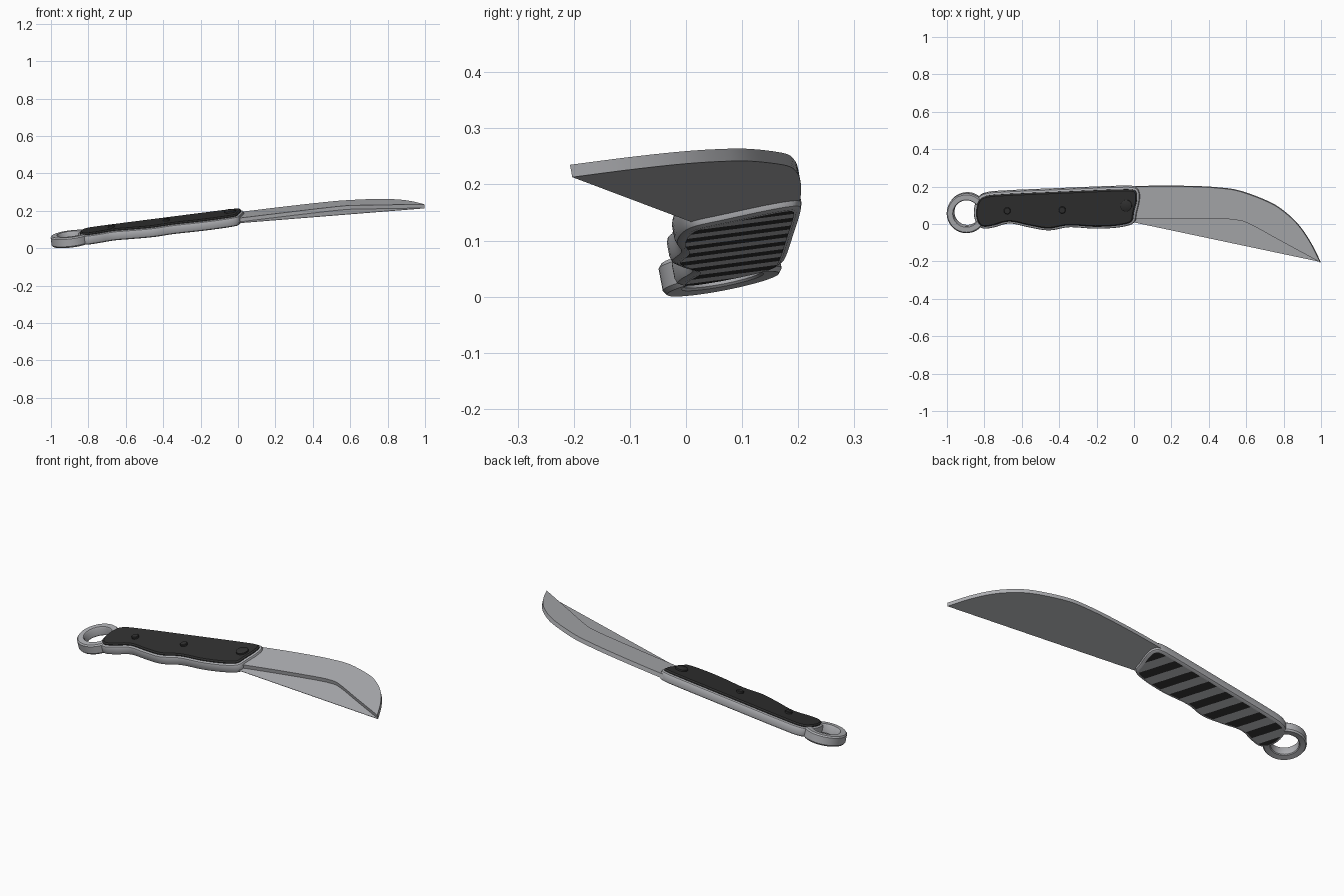
import bpy, bmesh, math
from mathutils import Vector

if "Cube" in bpy.data.objects:
    bpy.data.objects.remove(bpy.data.objects["Cube"])

BASE, SX, SY = 0.117, 0.12, 0.19      # tilted plane the knife lies on


def material(name, rgb):
    m = bpy.data.materials.new(name)
    m.diffuse_color = (*rgb, 1)
    m.use_nodes = True
    m.node_tree.nodes["Principled BSDF"].inputs["Base Color"].default_value = m.diffuse_color
    return m


STEEL = material("steel grey", (0.43, 0.435, 0.455))
GRIP = material("grip black", (0.03, 0.03, 0.03))


def place(x, y, h):
    """Flat layout position at height h, laid onto the tilted plane."""
    return Vector((x - SX * h, y - SY * h, BASE + SX * x + SY * y + h))


def smooth(points, closed=True, steps=5):
    """Catmull-Rom curve through the points."""
    pts = [Vector(p) for p in points]
    n = len(pts)
    out = []
    for i in range(n if closed else n - 1):
        if closed:
            a, b, c, d = (pts[(i + k) % n] for k in (-1, 0, 1, 2))
        else:
            a, b, c, d = (pts[min(max(i + k, 0), n - 1)] for k in (-1, 0, 1, 2))
        for s in range(steps):
            t = s / steps
            out.append(0.5 * (2 * b + (c - a) * t + (2 * a - 5 * b + 4 * c - d) * t * t
                              + (3 * b - a - 3 * c + d) * t ** 3))
    return out if closed else out + [pts[-1]]


def inset(loop, d):
    """Move a clockwise outline inwards by d."""
    n = len(loop)
    res = []
    for i, p in enumerate(loop):
        t = (loop[(i + 1) % n] - loop[i - 1]).normalized()
        res.append(p + Vector((t.y, -t.x)) * d)
    return res


def finish(bm, name, mats, angle=35):
    mesh = bpy.data.meshes.new(name)
    bm.to_mesh(mesh)
    bm.free()
    ob = bpy.data.objects.new(name, mesh)
    bpy.context.collection.objects.link(ob)
    for m in mats:
        mesh.materials.append(m)
    bpy.ops.object.select_all(action='DESELECT')
    ob.select_set(True)
    bpy.context.view_layer.objects.active = ob
    bpy.ops.object.shade_smooth_by_angle(angle=math.radians(angle))
    return ob


def loft(name, loops, mat, ring=False):
    """Skin (outline, height) layers; cap the ends, or close into a ring."""
    bm = bmesh.new()
    rows = [[bm.verts.new(place(p.x, p.y, h)) for p in lp] for lp, h in loops]
    n = len(rows[0])
    pairs = list(zip(rows, rows[1:]))
    if ring:
        pairs.append((rows[-1], rows[0]))
    for a, b in pairs:
        for i in range(n):
            j = (i + 1) % n
            bm.faces.new((a[i], a[j], b[j], b[i]))
    if not ring:
        caps = [bm.faces.new(rows[0]), bm.faces.new(rows[-1])]
        bmesh.ops.triangulate(bm, faces=caps)
    bmesh.ops.recalc_face_normals(bm, faces=bm.faces)
    return finish(bm, name, [mat])


def circle(cx, cy, r, n=32):
    return [Vector((cx + r * math.cos(-k * math.tau / n), cy + r * math.sin(-k * math.tau / n)))
            for k in range(n)]


# Handle body with finger grooves and rounded rims
outline = smooth([(-0.852, 0.07), (-0.835, 0.14), (-0.79, 0.172), (-0.68, 0.183), (-0.4, 0.195),
                  (-0.1, 0.207), (0, 0.206), (0.03, 0.185), (0.035, 0.14), (0.02, 0.07),
                  (0.003, 0.013), (-0.07, -0.01), (-0.2, -0.018), (-0.34, -0.01), (-0.45, -0.027),
                  (-0.56, -0.01), (-0.66, 0.01), (-0.74, -0.01), (-0.8, -0.017), (-0.837, 0.01)])
loft("handle_body", [(inset(outline, 0.012), 0), (inset(outline, 0.003), 0.005), (outline, 0.014),
                     (outline, 0.038), (inset(outline, 0.003), 0.046),
                     (inset(outline, 0.011), 0.05)], STEEL)

# Raised dark grip panel on top
loft("grip_panel", [(inset(outline, 0.013), 0.045), (inset(outline, 0.013), 0.054),
                    (inset(outline, 0.02), 0.06)], GRIP)

# Underside plate with slanted stripes
bm = bmesh.new()
bm.faces.new([bm.verts.new((p.x, p.y, 0)) for p in inset(outline, 0.016)])
slant = Vector((1, 0.5, 0)).normalized()
PITCH = 0.05
for k in range(-18, 4):
    bmesh.ops.bisect_plane(bm, geom=bm.verts[:] + bm.edges[:] + bm.faces[:],
                           plane_co=slant * (k * PITCH), plane_no=slant)
for f in bm.faces:
    f.material_index = math.floor(f.calc_center_median().dot(slant) / PITCH) % 2
bmesh.ops.triangulate(bm, faces=bm.faces[:])
for v in bm.verts:
    v.co = place(v.co.x, v.co.y, -0.001)
bm.normal_update()
for f in bm.faces:
    if f.normal.z > 0:
        f.normal_flip()
finish(bm, "underside_stripes", [STEEL, GRIP])

# Pins on the grip
for i, (x, y, r) in enumerate([(-0.67, 0.083, 0.018), (-0.376, 0.087, 0.018),
                               (-0.035, 0.11, 0.031)]):
    loft(f"pin_{i + 1}", [(circle(x, y, r), 0.05), (circle(x, y, r), 0.068),
                          (circle(x, y, r * 0.85), 0.071)], GRIP)

# Finger ring
RX, RY = -0.89, 0.066
loft("finger_ring", [(circle(RX, RY, r, 48), h) for r, h in
                     [(0.073, 0.004), (0.1, 0.0), (0.106, 0.008), (0.106, 0.047),
                      (0.1, 0.054), (0.073, 0.054), (0.069, 0.047), (0.069, 0.008)]],
     STEEL, ring=True)

# Blade: upper face, walls along spine and edge, flat underside down to a straight chord
spine = smooth([(-0.03, 0.205), (0.15, 0.208), (0.32, 0.206), (0.45, 0.199), (0.57, 0.181),
                (0.73, 0.12), (0.82, 0.06), (0.89, -0.01), (0.95, -0.1), (1.0, -0.2)], False)
edge = smooth([(0.985, -0.19), (0.8, -0.09), (0.62, 0.008), (0.55, 0.028), (0.45, 0.035),
               (0.2, 0.037), (-0.03, 0.035)], False)
LOW, HIGH = 0.014, 0.036
profile = spine + edge
bm = bmesh.new()
top = [bm.verts.new(place(p.x, p.y, HIGH)) for p in profile]
low = [bm.verts.new(place(p.x, p.y, LOW)) for p in profile]
for i in range(len(profile)):
    j = (i + 1) % len(profile)
    bm.faces.new((top[i], top[j], low[j], low[i]))
caps = [bm.faces.new(top), bm.faces.new(low[::-1])]
bmesh.ops.triangulate(bm, faces=caps)
bmesh.ops.recalc_face_normals(bm, faces=bm.faces)
finish(bm, "blade", [STEEL])

# Thin web between the curved edge and the chord
web = [Vector((-0.02, 0.016))] + edge[::-1] + [Vector((1.0, -0.2))]
loft("blade_web", [(web, LOW), (web, LOW + 0.002)], STEEL)
